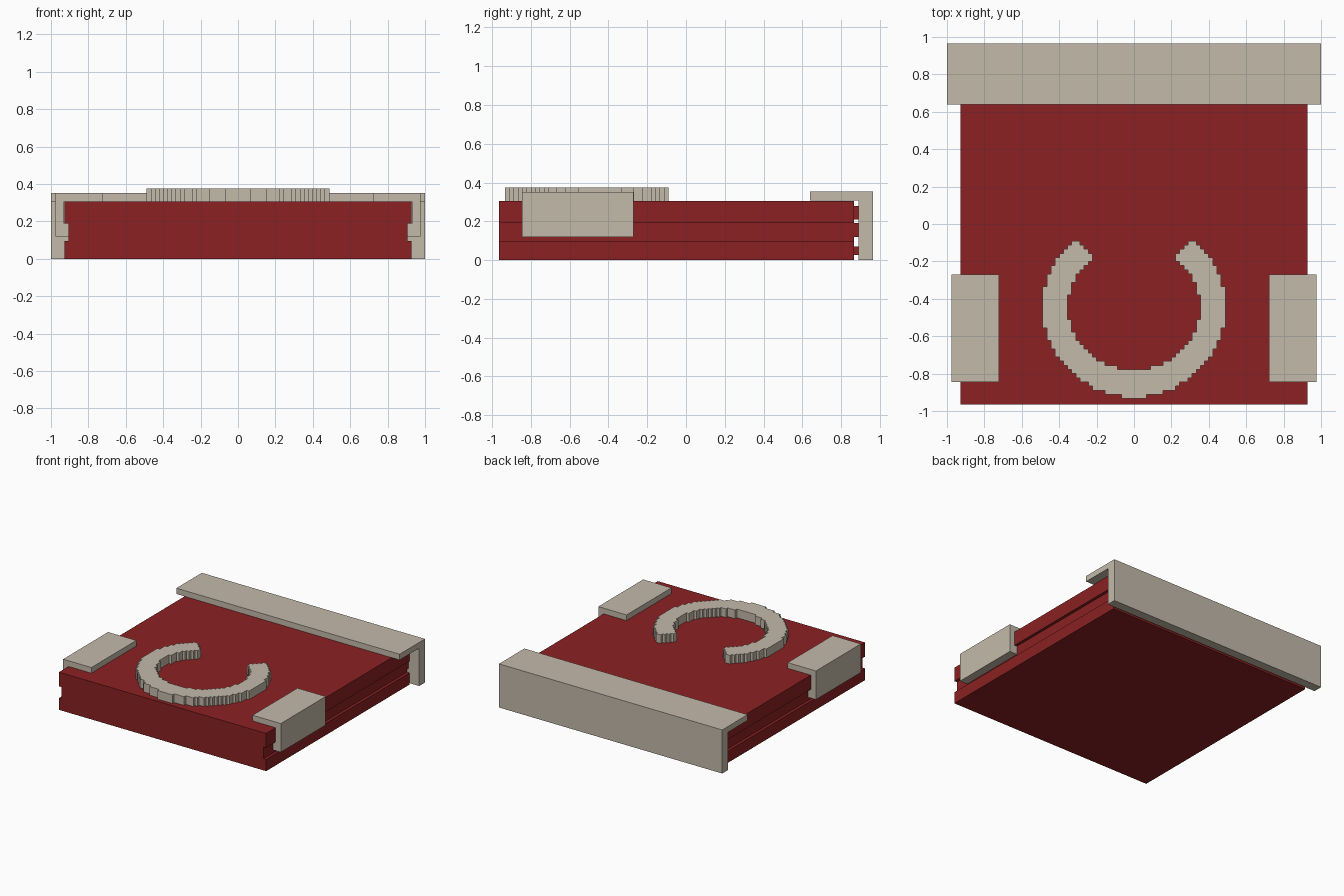
import bpy, bmesh, math
from mathutils import Vector

if "Cube" in bpy.data.objects:
    bpy.data.objects.remove(bpy.data.objects["Cube"])


def material(name, rgb):
    m = bpy.data.materials.new(name)
    m.diffuse_color = (*rgb, 1)
    m.use_nodes = True
    m.node_tree.nodes["Principled BSDF"].inputs["Base Color"].default_value = m.diffuse_color
    return m


RED = material("dark red", (0.258, 0.0152, 0.0160))
STONE = material("warm stone", (0.552, 0.491, 0.402))


def finish(name, bm, mat):
    bmesh.ops.recalc_face_normals(bm, faces=bm.faces)
    mesh = bpy.data.meshes.new(name)
    bm.to_mesh(mesh)
    bm.free()
    mesh.materials.append(mat)
    ob = bpy.data.objects.new(name, mesh)
    bpy.context.scene.collection.objects.link(ob)
    return ob


def extrude_profile(name, points, vec, mat):
    """Fill a closed outline and sweep it along vec."""
    bm = bmesh.new()
    face = bm.faces.new([bm.verts.new(p) for p in points])
    r = bmesh.ops.extrude_face_region(bm, geom=[face], use_keep_orig=True)
    new = [v for v in r["geom"] if isinstance(v, bmesh.types.BMVert)]
    bmesh.ops.translate(bm, verts=new, vec=Vector(vec))
    return finish(name, bm, mat)


# Slab with a groove along each side
side = [(0.928, 0), (0.928, 0.095), (0.905, 0.095),
        (0.905, 0.19), (0.928, 0.19), (0.928, 0.305)]
outline = side + [(-x, z) for x, z in reversed(side)]
extrude_profile("slab", [(x, -0.965, z) for x, z in outline], (0, 1.833, 0), RED)

# Ribs on the back edge of the slab, touching the rear cap
for i, (z0, z1) in enumerate([(0.025, 0.07), (0.12, 0.19), (0.21, 0.28)]):
    pts = [(-0.905, 0.86, z0), (-0.905, 0.89, z0), (-0.905, 0.89, z1), (-0.905, 0.86, z1)]
    extrude_profile(f"back_rib_{i + 1}", pts, (1.81, 0, 0), RED)

# L-shaped rear cap
cap = [(0.89, 0), (0.965, 0), (0.965, 0.353), (0.64, 0.353), (0.64, 0.306), (0.89, 0.306)]
extrude_profile("rear_cap", [(-1, y, z) for y, z in cap], (2, 0, 0), STONE)

# Side clips hooking into the grooves
clip = [(0.722, 0.306), (0.929, 0.306), (0.929, 0.189), (0.906, 0.189),
        (0.906, 0.12), (0.975, 0.12), (0.975, 0.352), (0.722, 0.352)]
for label, s in (("left", -1), ("right", 1)):
    extrude_profile(f"{label}_clip", [(s * x, -0.845, z) for x, z in clip], (0, 0.575, 0), STONE)

# Stepped horseshoe made of small square cells
CELL, CY, Z0, Z1 = 0.0222, -0.445, 0.305, 0.375
bm = bmesh.new()
for i in range(-23, 23):
    for j in range(-23, 23):
        x, y = i + 0.5, j + 0.5
        outer = math.hypot(x / 22.0, y / 21.7) <= 1
        inner = math.hypot(x / 15.8, y / 15.0) < 1
        opening = y > 0 and math.atan2(y, abs(x)) > math.radians(50.5)
        if outer and not inner and not opening:
            bm.faces.new([bm.verts.new(((i + a) * CELL, CY + (j + b) * CELL, Z0))
                          for a, b in ((0, 0), (1, 0), (1, 1), (0, 1))])
bmesh.ops.remove_doubles(bm, verts=bm.verts, dist=0.001)
r = bmesh.ops.extrude_face_region(bm, geom=bm.faces[:], use_keep_orig=True)
bmesh.ops.translate(bm, vec=(0, 0, Z1 - Z0),
                    verts=[v for v in r["geom"] if isinstance(v, bmesh.types.BMVert)])
finish("horseshoe", bm, STONE)
